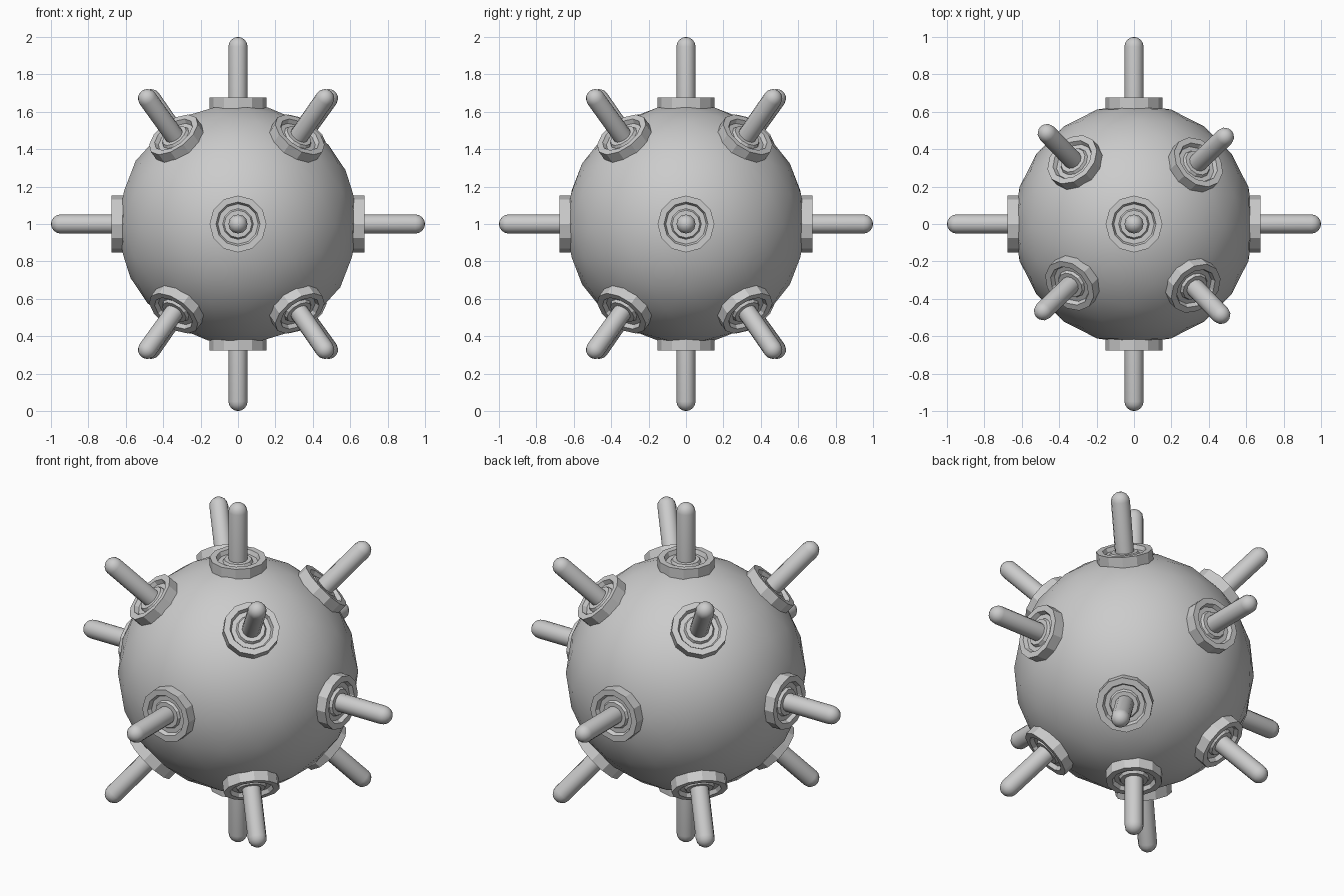
import bpy, bmesh, math
from mathutils import Vector, Matrix

if "Cube" in bpy.data.objects:
    bpy.data.objects.remove(bpy.data.objects["Cube"])

CENTRE = Vector((0, 0, 1))


def lathe(name, profile, sides, direction, angle):
    """Revolve (radius, height) points about a direction from the ball centre."""
    bm = bmesh.new()
    rings = []
    for r, h in profile:
        if r == 0:
            rings.append([bm.verts.new((0, 0, h))])
        else:
            rings.append([bm.verts.new((r * math.cos(2 * math.pi * i / sides),
                                        r * math.sin(2 * math.pi * i / sides), h))
                          for i in range(sides)])
    for a, b in zip(rings, rings[1:]):
        for i in range(sides):
            j = (i + 1) % sides
            if len(b) == 1:
                bm.faces.new((a[i], a[j], b[0]))
            else:
                bm.faces.new((a[i], a[j], b[j], b[i]))
    rot = direction.to_track_quat('Z', 'Y').to_matrix().to_4x4()
    bm.transform(Matrix.Translation(CENTRE) @ rot)
    me = bpy.data.meshes.new(name)
    bm.to_mesh(me)
    bm.free()
    ob = bpy.data.objects.new(name, me)
    bpy.context.collection.objects.link(ob)
    smooth(ob, angle)
    return ob


def smooth(ob, angle):
    bpy.ops.object.select_all(action='DESELECT')
    bpy.context.view_layer.objects.active = ob
    ob.select_set(True)
    bpy.ops.object.shade_smooth_by_angle(angle=math.radians(angle))


# ball body
bpy.ops.mesh.primitive_ico_sphere_add(subdivisions=3, radius=0.643, location=CENTRE)
ball = bpy.context.object
ball.name = "ball"
smooth(ball, 60)

# stepped socket and round-ended prong, as lathe profiles
socket = [(0.152, 0.57), (0.152, 0.676), (0.118, 0.676), (0.108, 0.653),
          (0.082, 0.653), (0.074, 0.668), (0.04, 0.668)]
R = 0.051
prong = [(R, 0.6)] + [(R * math.cos(math.radians(a)), 0.949 + R * math.sin(math.radians(a)))
                      for a in (0, 22.5, 45, 67.5)] + [(0, 1.0)]

# six along the axes, eight at 45 degrees up and down with a slight twist
directions = [Vector(d) for d in ((1, 0, 0), (-1, 0, 0), (0, 1, 0),
                                  (0, -1, 0), (0, 0, 1), (0, 0, -1))]
c = math.sqrt(0.5)
for k in range(4):
    az = math.radians(43.8 + 90 * k)
    for s in (1, -1):
        directions.append(Vector((c * math.cos(az), c * math.sin(az), s * c)))

for i, d in enumerate(directions, 1):
    lathe(f"socket_{i}", socket, 12, d, 20)
    lathe(f"prong_{i}", prong, 12, d, 50)
